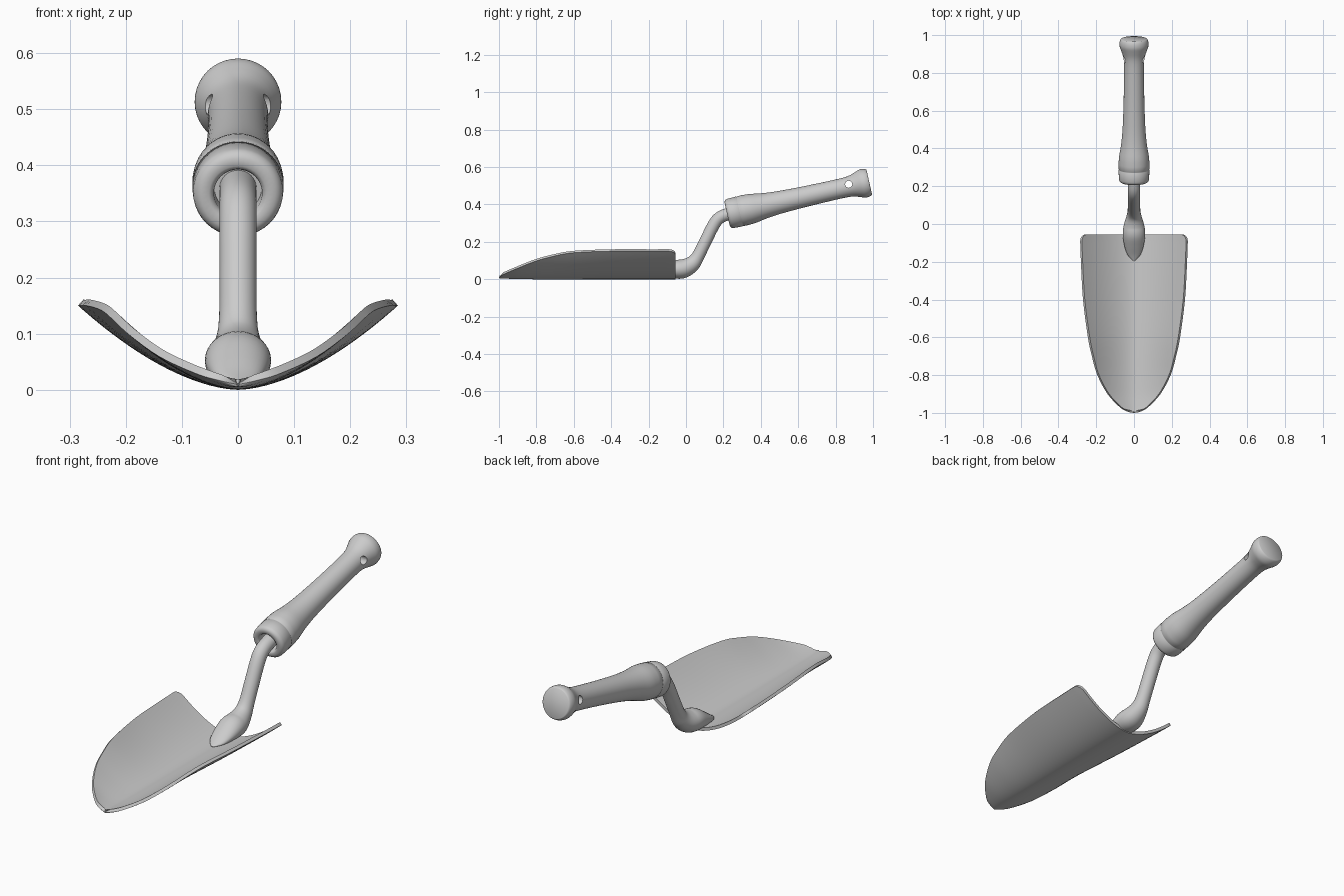
import bpy, bmesh, math
from mathutils import Matrix, Vector

if "Cube" in bpy.data.objects:
    bpy.data.objects.remove(bpy.data.objects["Cube"])


def spline(pts, n):
    """Catmull-Rom curve through tuples of any length, n steps per span."""
    out = []
    for i in range(len(pts) - 1):
        a, b = pts[max(i - 1, 0)], pts[i]
        c, d = pts[i + 1], pts[min(i + 2, len(pts) - 1)]
        for k in range(n):
            t = k / n
            out.append(tuple(0.5 * (2*q + (r - p)*t + (2*p - 5*q + 4*r - s)*t*t
                                    + (3*q - p - 3*r + s)*t**3)
                             for p, q, r, s in zip(a, b, c, d)))
    return out + [tuple(pts[-1])]


def loft(name, rows, closed, caps=False):
    """Skin consecutive rows of points into a mesh object."""
    bm = bmesh.new()
    vr = [[bm.verts.new(p) for p in row] for row in rows]
    m = len(rows[0])
    for a, b in zip(vr, vr[1:]):
        for j in range(m if closed else m - 1):
            k = (j + 1) % m
            bm.faces.new((a[j], a[k], b[k], b[j]))
    if caps:
        bm.faces.new(vr[0])
        bm.faces.new(vr[-1])
        bmesh.ops.recalc_face_normals(bm, faces=bm.faces[:])
    me = bpy.data.meshes.new(name)
    bm.to_mesh(me)
    bm.free()
    ob = bpy.data.objects.new(name, me)
    bpy.context.collection.objects.link(ob)
    return ob


def activate(ob):
    bpy.ops.object.select_all(action='DESELECT')
    ob.select_set(True)
    bpy.context.view_layer.objects.active = ob


def smooth(ob, angle=40):
    activate(ob)
    bpy.ops.object.shade_smooth_by_angle(angle=math.radians(angle))


# Blade: curved scoop, stations are (y, half width, rim height, base height)
stations = spline([(-1, .003, .004, .006), (-.993, .035, .012, .005),
                   (-.97, .075, .025, .004), (-.9, .14, .058, .001),
                   (-.8, .194, .098, 0), (-.7, .223, .125, 0),
                   (-.6, .244, .142, 0), (-.4, .27, .15, 0),
                   (-.2, .281, .15, 0), (-.09, .285, .15, 0)], 4)
rows = []


def blade_row(y, w, h, base, trim=0):
    us = [(j / 16 - 1) * (1 - trim / w) for j in range(33)]
    rows.append([(u * w, y, base + h * abs(u) ** 1.7) for u in us])


for st in stations:
    blade_row(*st)
for k in range(1, 7):                      # rounded rear corners
    a = k / 6 * math.pi / 2
    blade_row(-.09 + .035 * math.sin(a), .285, .15, 0, .03 * (1 - math.cos(a)))
blade = loft("blade", rows, False)
mod = blade.modifiers.new("thickness", 'SOLIDIFY')
mod.thickness, mod.offset = .014, 1
activate(blade)
bpy.ops.object.modifier_apply(modifier=mod.name)
smooth(blade)

# Neck: flared root on the blade, bent up into the handle (y, z, half width, half thickness)
path = spline([(-.195, .014, .006, .003), (-.16, .022, .036, .014),
               (-.11, .036, .052, .032), (-.055, .051, .059, .049),
               (-.01, .058, .055, .05), (.035, .084, .041, .042),
               (.065, .125, .034, .034), (.105, .205, .033, .033),
               (.145, .285, .033, .033), (.175, .325, .033, .033),
               (.22, .347, .033, .033), (.30, .366, .033, .033)], 4)
rings = []
for i, (y, z, rx, rz) in enumerate(path):
    p, q = path[max(i - 1, 0)], path[min(i + 1, len(path) - 1)]
    d = Vector((0, q[0] - p[0], q[1] - p[1])).normalized()
    up = Vector((0, -d.z, d.y))
    rings.append([Vector((0, y, z)) + Vector((rx * math.cos(a), 0, 0)) + up * rz * math.sin(a)
                  for a in (2 * math.pi * j / 32 for j in range(32))])
smooth(loft("neck", rings, True, True), 60)

# Handle: turned grip with recessed collar, profile is (distance, radius)
mouth = [(.05, .042), (.012, .043), (.004, .046), (0, .052), (0, .066),
         (.004, .073), (.010, .078), (.018, .080), (.066, .0815),
         (.068, .080), (.071, .080), (.073, .0815)]
grip = spline([(.10, .0815), (.14, .079), (.20, .069), (.28, .061), (.40, .056),
               (.52, .0535), (.63, .053), (.68, .057), (.715, .068), (.74, .0765),
               (.76, .0765), (.774, .072), (.779, .067)], 3)
frame = (Matrix.Translation((0, .22, .348))
         @ Matrix.Rotation(math.radians(12.75), 4, 'X'))
rings = [[frame @ Vector((r * math.cos(a), t, r * math.sin(a)))
          for a in (2 * math.pi * j / 40 for j in range(40))] for t, r in mouth + grip]
handle = loft("handle", rings, True, True)

# Hanging hole through the end of the grip
bpy.ops.mesh.primitive_cylinder_add(vertices=24, radius=.019, depth=.4,
                                    location=(0, .87, .508), rotation=(0, math.pi / 2, 0))
cutter = bpy.context.object
cutter.name = "hole_cutter"
cutter.hide_render = True
mod = handle.modifiers.new("hole", 'BOOLEAN')
mod.operation, mod.object, mod.solver = 'DIFFERENCE', cutter, 'EXACT'
activate(handle)
bpy.ops.object.modifier_apply(modifier=mod.name)
bpy.data.objects.remove(cutter)
smooth(handle)
